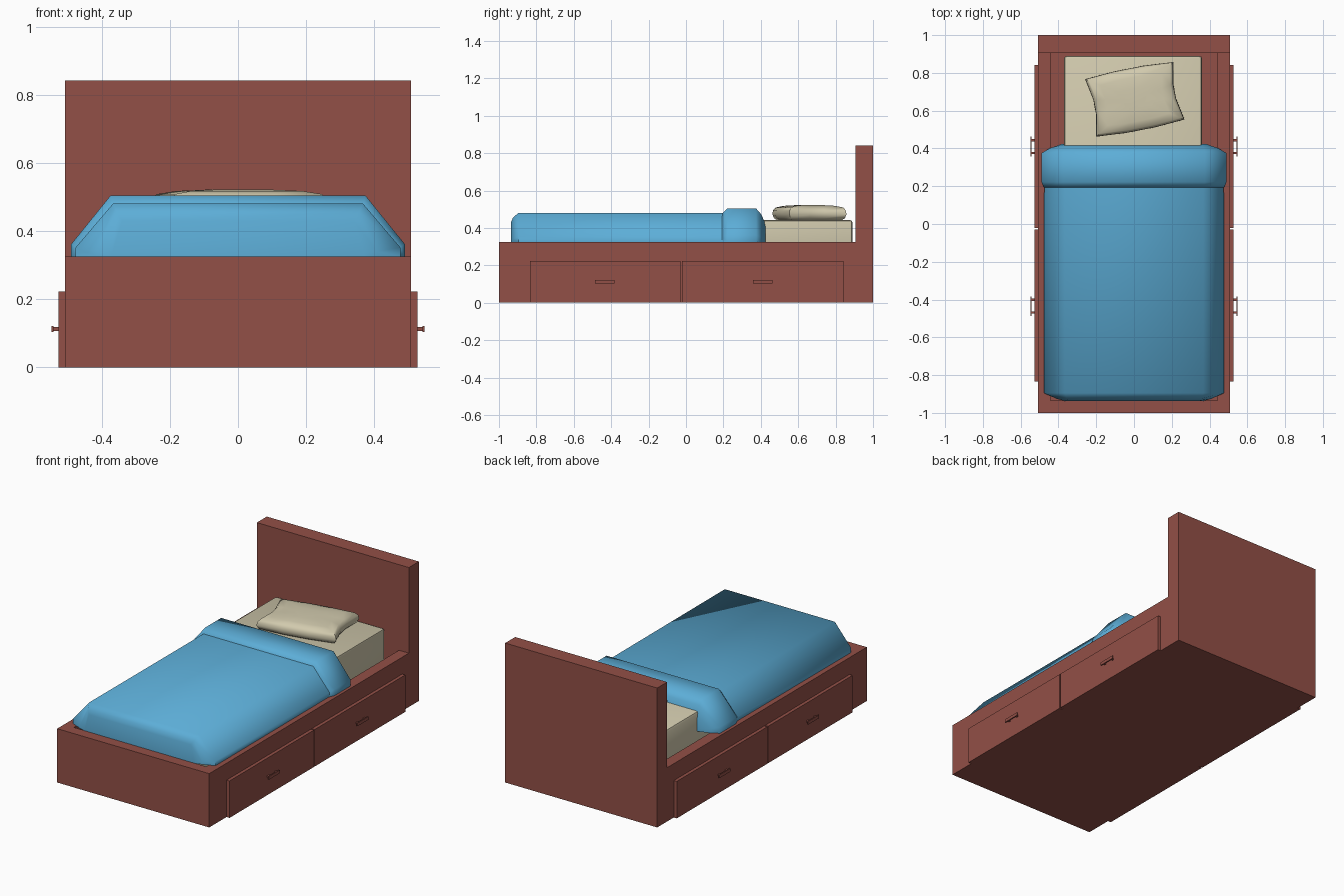
import bpy, bmesh, math
from mathutils import Matrix, Vector

if "Cube" in bpy.data.objects:
    bpy.data.objects.remove(bpy.data.objects["Cube"])


def material(name, rgb):
    m = bpy.data.materials.new(name)
    m.diffuse_color = (*rgb, 1)
    m.use_nodes = True
    m.node_tree.nodes["Principled BSDF"].inputs["Base Color"].default_value = m.diffuse_color
    return m


WOOD = material("red_brown_wood", (0.29, 0.08, 0.063))
BLUE = material("blue_blanket", (0.108, 0.42, 0.68))
CREAM = material("cream_linen", (0.64, 0.59, 0.42))


def finish(bm, name, mat, smooth=None):
    bmesh.ops.recalc_face_normals(bm, faces=bm.faces)
    me = bpy.data.meshes.new(name)
    bm.to_mesh(me)
    bm.free()
    me.materials.append(mat)
    ob = bpy.data.objects.new(name, me)
    bpy.context.collection.objects.link(ob)
    if smooth:
        bpy.ops.object.select_all(action='DESELECT')
        ob.select_set(True)
        bpy.context.view_layer.objects.active = ob
        bpy.ops.object.shade_smooth_by_angle(angle=math.radians(smooth))
    return ob


def add_box(bm, x0, x1, y0, y1, z0, z1):
    loc = Matrix.Translation(((x0 + x1) / 2, (y0 + y1) / 2, (z0 + z1) / 2))
    size = Matrix.Diagonal((x1 - x0, y1 - y0, z1 - z0, 1))
    bmesh.ops.create_cube(bm, size=1, matrix=loc @ size)


def loft(bm, rings):
    """Skin a list of equal closed rings and cap both ends."""
    vs = [[bm.verts.new(p) for p in r] for r in rings]
    n = len(vs[0])
    for a, b in zip(vs, vs[1:]):
        for i in range(n):
            bm.faces.new((a[i], a[(i + 1) % n], b[(i + 1) % n], b[i]))
    bm.faces.new(vs[0])
    bm.faces.new(vs[-1])


# Bed frame with headboard: L profile, with a recess for the mattress
W, RIM, HEAD = 0.508, 0.325, 0.905
bm = bmesh.new()
side = [(-1, 0), (1, 0), (1, 0.842), (HEAD, 0.842), (HEAD, RIM), (-1, RIM)]
loft(bm, [[(x, y, z) for y, z in side] for x in (-W, W)])
bmesh.ops.recalc_face_normals(bm, faces=bm.faces)
deck = next(f for f in bm.faces if abs(f.normal.z) > 0.9
            and abs(f.calc_center_median().z - RIM) < 0.01)
bmesh.ops.inset_region(bm, faces=[deck], thickness=0.093)
for v in deck.verts:
    if v.co.y > 0:
        v.co.y = HEAD
bmesh.ops.delete(bm, geom=[f for f in bm.faces if f.calc_area() < 1e-6],
                 context='FACES_ONLY')
floor = bmesh.ops.extrude_face_region(bm, geom=[deck])["geom"]
for v in floor:
    if isinstance(v, bmesh.types.BMVert):
        v.co.z = 0.22
if deck.is_valid:
    bmesh.ops.delete(bm, geom=[deck], context='FACES_ONLY')
finish(bm, "bed_frame", WOOD)

# Drawers and handles, two on each side
for sx, side_name in ((-1, "left"), (1, "right")):
    for y0, y1, hy, end in ((-0.835, -0.03, -0.435, "foot"),
                            (-0.022, 0.842, 0.41, "head")):
        bm = bmesh.new()
        add_box(bm, *sorted((sx * 0.50, sx * 0.528)), y0, y1, 0, 0.223)
        finish(bm, f"{side_name}_{end}_drawer", WOOD)
        bm = bmesh.new()
        add_box(bm, *sorted((sx * 0.542, sx * 0.548)), hy - 0.052, hy + 0.052, 0.103, 0.122)
        for d in (-0.034, 0.034):
            add_box(bm, *sorted((sx * 0.525, sx * 0.543)), hy + d - 0.006, hy + d + 0.006,
                    0.107, 0.118)
        finish(bm, f"{side_name}_{end}_handle", WOOD)

# Mattress
bm = bmesh.new()
add_box(bm, -0.37, 0.36, -0.89, 0.89, 0.22, 0.442)
bmesh.ops.bevel(bm, geom=bm.edges[:], offset=0.014, segments=2,
                profile=0.5, affect='EDGES')
finish(bm, "mattress", CREAM, 35)


# Blanket pieces: cross-sections (y, base half width, shoulder z, top half width, top z)
def cover(name, sections, angle):
    bm = bmesh.new()
    loft(bm, [[(-w, y, RIM), (-w, y, zs), (-t, y, zt), (t, y, zt), (w, y, zs), (w, y, RIM)]
              for y, w, zs, t, zt in sections])
    finish(bm, name, BLUE, angle)


cover("blanket", [(-0.936, 0.37, 0.335, 0.34, 0.43),
                  (-0.925, 0.41, 0.34, 0.355, 0.455),
                  (-0.895, 0.477, 0.352, 0.367, 0.481),
                  (0.25, 0.475, 0.352, 0.367, 0.479)], 60)
cover("folded_blanket_edge", [(0.193, 0.477, 0.352, 0.367, 0.478),
                              (0.222, 0.49, 0.362, 0.375, 0.504),
                              (0.375, 0.49, 0.362, 0.375, 0.504),
                              (0.402, 0.445, 0.35, 0.37, 0.473),
                              (0.424, 0.38, 0.34, 0.355, 0.425)], 60)

# Pillow: pinched ends, gently bulging long sides, stacked rings
outline = [(-0.238, -0.155), (-0.08, -0.166), (0.08, -0.166), (0.238, -0.155),
           (0.216, -0.04), (0.216, 0.04),
           (0.238, 0.155), (0.08, 0.166), (-0.08, 0.166), (-0.238, 0.155),
           (-0.216, 0.04), (-0.216, -0.04)]
turn = Matrix.Translation((0.004, 0.66, 0)) @ Matrix.Rotation(math.radians(11), 4, 'Z')
levels = [(0.441, 0.87), (0.452, 0.96), (0.472, 1.0), (0.492, 0.99),
          (0.509, 0.92), (0.518, 0.7), (0.522, 0.35)]
bm = bmesh.new()
loft(bm, [[turn @ Vector((x * s, y * s, z)) for x, y in outline] for z, s in levels])
finish(bm, "pillow", CREAM, 60)
